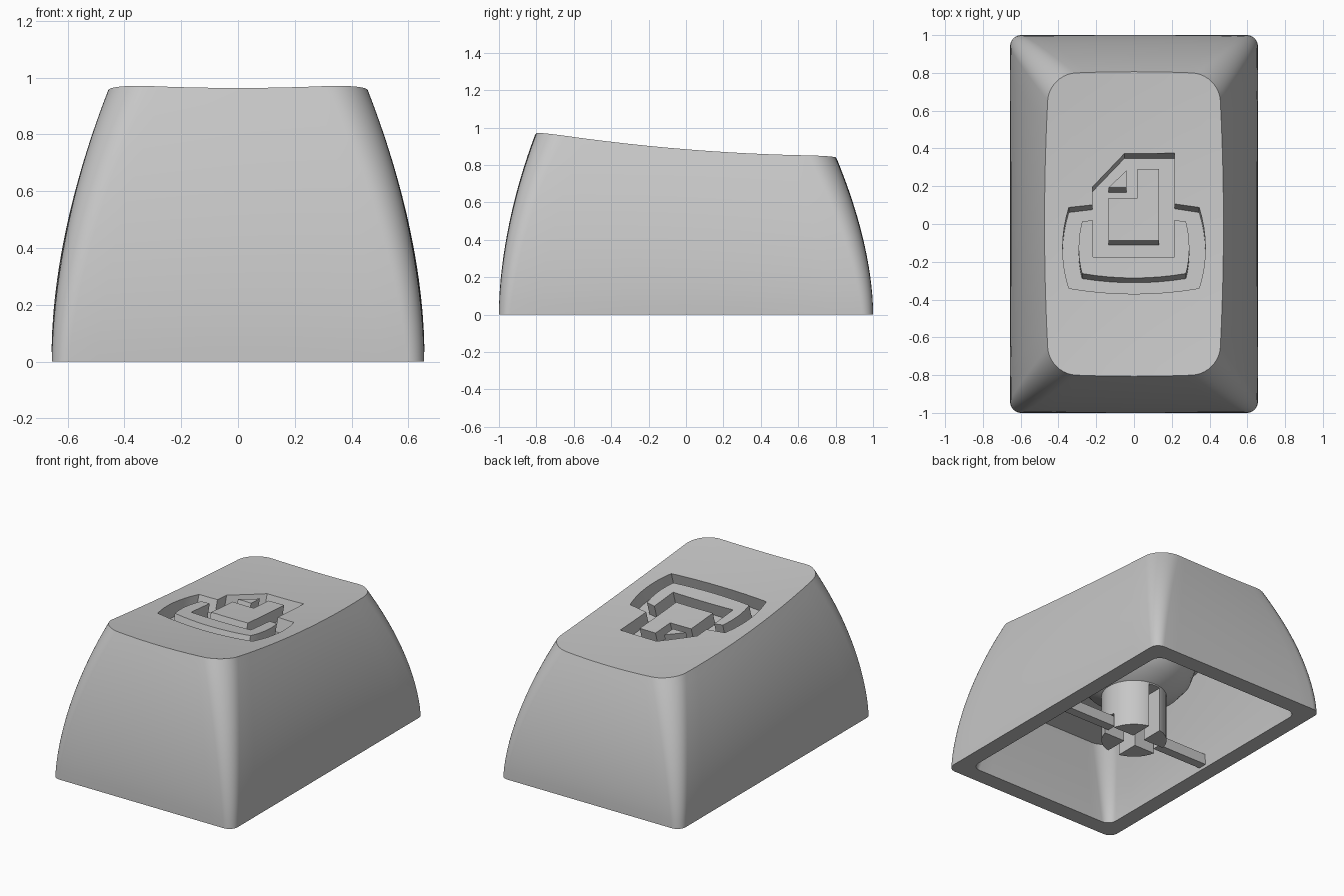
import bpy, bmesh, math
from mathutils import Vector

if "Cube" in bpy.data.objects:
    bpy.data.objects.remove(bpy.data.objects["Cube"])

plastic = bpy.data.materials.new("grey_plastic")
plastic.use_nodes = True
grey = (0.57, 0.57, 0.57, 1)
plastic.diffuse_color = grey
plastic.node_tree.nodes["Principled BSDF"].inputs["Base Color"].default_value = grey


def make_object(name, bm):
    bmesh.ops.recalc_face_normals(bm, faces=bm.faces)
    mesh = bpy.data.meshes.new(name)
    bm.to_mesh(mesh)
    bm.free()
    mesh.materials.append(plastic)
    ob = bpy.data.objects.new(name, mesh)
    bpy.context.collection.objects.link(ob)
    return ob


def loft(name, rings):
    """Skin a list of equal-length point rings and close both ends."""
    bm = bmesh.new()
    loops = [[bm.verts.new(p) for p in ring] for ring in rings]
    for a, b in zip(loops, loops[1:]):
        for i in range(len(a)):
            j = (i + 1) % len(a)
            bm.faces.new((a[i], a[j], b[j], b[i]))
    bm.faces.new(loops[0])
    bm.faces.new(loops[-1])
    return make_object(name, bm)


def activate(ob):
    bpy.ops.object.select_all(action="DESELECT")
    ob.select_set(True)
    bpy.context.view_layer.objects.active = ob


def cut(target, cutter):
    cutter.hide_render = True
    mod = target.modifiers.new("cut", "BOOLEAN")
    mod.operation, mod.solver, mod.object = "DIFFERENCE", "EXACT", cutter
    activate(target)
    bpy.ops.object.modifier_apply(modifier=mod.name)
    bpy.data.objects.remove(cutter)


def smooth(ob):
    activate(ob)
    bpy.ops.object.shade_smooth_by_angle(angle=math.radians(30))


def box(name, size, centre):
    bm = bmesh.new()
    bmesh.ops.create_cube(bm, size=1)
    for v in bm.verts:
        v.co = Vector(centre) + Vector(a * b for a, b in zip(v.co, size))
    return make_object(name, bm)


def rounded_rect(hx, hy, r, bow=0, corner=10, side=12):
    """Rounded rectangle with slightly bowed sides."""
    pts = []
    for k, (sx, sy) in enumerate(((1, 1), (-1, 1), (-1, -1), (1, -1))):
        centre = Vector((sx * (hx - r), sy * (hy - r)))
        for i in range(corner + 1):
            a = (k + i / corner) * math.pi / 2
            pts.append(centre + r * Vector((math.cos(a), math.sin(a))))
        nx, ny = ((-1, 1), (-1, -1), (1, -1), (1, 1))[k]
        a = (k + 1) * math.pi / 2
        nxt = Vector((nx * (hx - r), ny * (hy - r))) + r * Vector((math.cos(a), math.sin(a)))
        last = pts[-1]
        pts += [last.lerp(nxt, i / side) for i in range(1, side)]
    return [Vector((p.x * (1 + bow * (1 - (p.y / hy) ** 2)),
                    p.y * (1 + bow * 0.3 * (1 - (p.x / hx) ** 2)))) for p in pts]


def top_z(x, y):
    return 0.866 - 0.081 * y + 0.05 * y * y + 0.08 * x * x


def ceiling_z(y):
    return 0.58 + 0.17 * y


# Keycap shell: sloping ceiling, inner walls, rim, bulging outer walls, dished top
rings = []
STEPS = 16
for i in range(7):
    t = 1 - i / 6
    ring = rounded_rect(0.55 - 0.12 * t ** 1.5, 0.89 - 0.11 * t ** 1.5, 0.06 + 0.05 * t)
    rings.append([(p.x, p.y, ceiling_z(p.y) * t) for p in ring])
for i in range(STEPS + 1):
    t = i / STEPS
    shrink = 0.207 * t ** 1.7
    ring = rounded_rect(0.656 - shrink, 1 - shrink, 0.06 + 0.08 * t, 0.055 * t)
    rings.append([(p.x, p.y, t * top_z(p.x, p.y)) for p in ring])
for i in range(1, 15):
    s = 1 - i / 15
    rings.append([(p.x * s, p.y * s, top_z(p.x * s, p.y * s)) for p in ring])
shell = loft("keycap_shell", rings)


# Engraved tray and sheet pictogram
def curve(p, q, bulge, n=8):
    """Points from p towards q, bowed to the right-hand side by bulge."""
    p, q = Vector(p), Vector(q)
    side = Vector((q.y - p.y, p.x - q.x)).normalized()
    return [tuple(p.lerp(q, i / n) + side * bulge * 4 * (i / n) * (1 - i / n)) for i in range(n)]


def prism(name, outline, low, high):
    """Slanted prism through the dished top."""
    return loft(name, [[(x, y + 0.3 * k, 0.866 - 0.08 * y + k) for x, y in outline]
                       for k in (low, high)])


recess_outline = ([(-0.05, 0.372), (-0.22, 0.195), (-0.22, 0.1)]
                  + curve((-0.345, 0.085), (-0.345, -0.345), 0.033)
                  + curve((-0.345, -0.345), (0.345, -0.345), 0.027)
                  + curve((0.345, -0.345), (0.345, 0.085), 0.033)
                  + [(0.345, 0.085), (0.215, 0.105), (0.215, 0.372)])
tray_outline = ([(-0.22, 0.02), (-0.22, -0.175), (0.215, -0.175), (0.215, 0.02)]
                + curve((0.275, 0.01), (0.275, -0.265), -0.018)
                + curve((0.275, -0.265), (-0.275, -0.265), -0.022)
                + curve((-0.275, -0.265), (-0.275, 0.01), -0.018)
                + [(-0.275, 0.01)])
sheet_outline = [(-0.135, 0.138), (-0.135, -0.087), (0.132, -0.087), (0.132, 0.29),
                 (0.018, 0.29), (0.018, 0.138)]
fold_outline = [(-0.135, 0.192), (-0.04, 0.192), (-0.04, 0.282)]

recess = prism("recess_cutter", recess_outline, -0.08, 0.06)
for label, outline in (("tray", tray_outline), ("sheet", sheet_outline), ("fold", fold_outline)):
    cut(recess, prism(label + "_island", outline, -0.12, 0.1))
cut(shell, recess)
smooth(shell)

# Stem: cylinder with a wider rounded root in the ceiling and a cross socket
profile = [(0.2, 0.0), (0.2, 0.31), (0.29, 0.36), (0.35, 0.43), (0.38, 0.52), (0.38, 0.66)]
SEG = 48
stem = loft("stem", [[(r * math.cos(i * math.tau / SEG), r * math.sin(i * math.tau / SEG), z)
                      for i in range(SEG)] for r, z in profile])
cut(stem, box("slot_along", (0.085, 0.5, 0.6), (0, 0, 0)))
cut(stem, box("slot_across", (0.3, 0.085, 0.6), (0, 0, 0)))
cut(stem, box("slot_ends", (0.5, 0.085, 0.2), (0, 0, 0)))
smooth(stem)

# Ribs bracing the stem against the side walls
for name, s in (("left_rib", 1), ("right_rib", -1)):
    box(name, (0.39, 0.06, 0.07), (s * 0.375, 0, 0.055))
